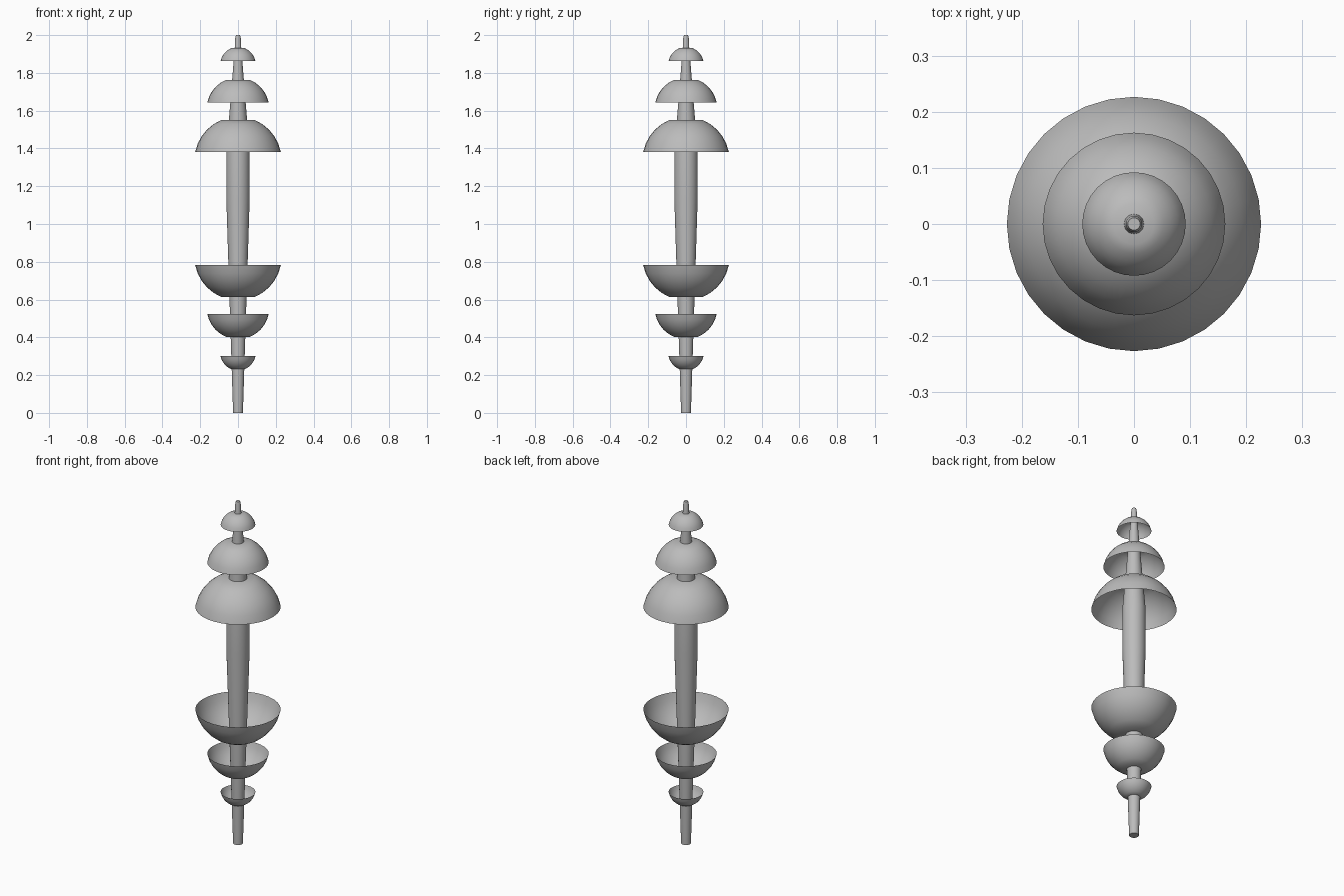
import bpy, bmesh, math

if "Cube" in bpy.data.objects:
    bpy.data.objects.remove(bpy.data.objects["Cube"])

SIDES = 32

grey = bpy.data.materials.new("plain grey")
grey.diffuse_color = (0.5, 0.5, 0.5, 1)
grey.use_nodes = True
grey.node_tree.nodes["Principled BSDF"].inputs["Base Color"].default_value = grey.diffuse_color


def lathe(name, profile, cap_start, cap_end):
    """Spin (radius, height) points about z, with optional flat end caps."""
    bm = bmesh.new()
    rings = []
    for r, z in profile:
        rings.append([bm.verts.new((r * math.cos(2 * math.pi * i / SIDES),
                                    r * math.sin(2 * math.pi * i / SIDES), z))
                      for i in range(SIDES)])
    for a, b in zip(rings, rings[1:]):
        for i in range(SIDES):
            j = (i + 1) % SIDES
            bm.faces.new((a[i], a[j], b[j], b[i]))
    if cap_start:
        bm.faces.new(rings[0][::-1])
    if cap_end:
        bm.faces.new(rings[-1])
    bmesh.ops.recalc_face_normals(bm, faces=bm.faces[:])
    mesh = bpy.data.meshes.new(name)
    bm.to_mesh(mesh)
    bm.free()
    mesh.materials.append(grey)
    mesh.shade_smooth()
    mesh.set_sharp_from_angle(angle=math.radians(30))
    obj = bpy.data.objects.new(name, mesh)
    bpy.context.collection.objects.link(obj)
    return obj


def dome(name, radius, rim_z, direction):
    """Open shell cut from a sphere, flat-topped; direction +1 dome, -1 bowl."""
    step = math.pi / 16
    base = math.sin(step)
    profile = [(radius * math.cos(k * step),
                rim_z + direction * radius * (math.sin(k * step) - base))
               for k in range(1, 7)]
    return lathe(name, profile, False, True)


# Tapered central shaft with a softened tip
lathe("shaft", [(0.026, 0), (0.062, 1.14), (0.062, 1.38), (0.0175, 1.93),
                (0.0145, 1.985), (0.011, 2.0)], True, True)

# Matching domes above and bowls below
for size, radius, dome_z, bowl_z in (("large", 0.231, 1.382, 0.782),
                                     ("medium", 0.166, 1.642, 0.524),
                                     ("small", 0.094, 1.862, 0.300)):
    dome(size + "_dome", radius, dome_z, 1)
    dome(size + "_bowl", radius, bowl_z, -1)
